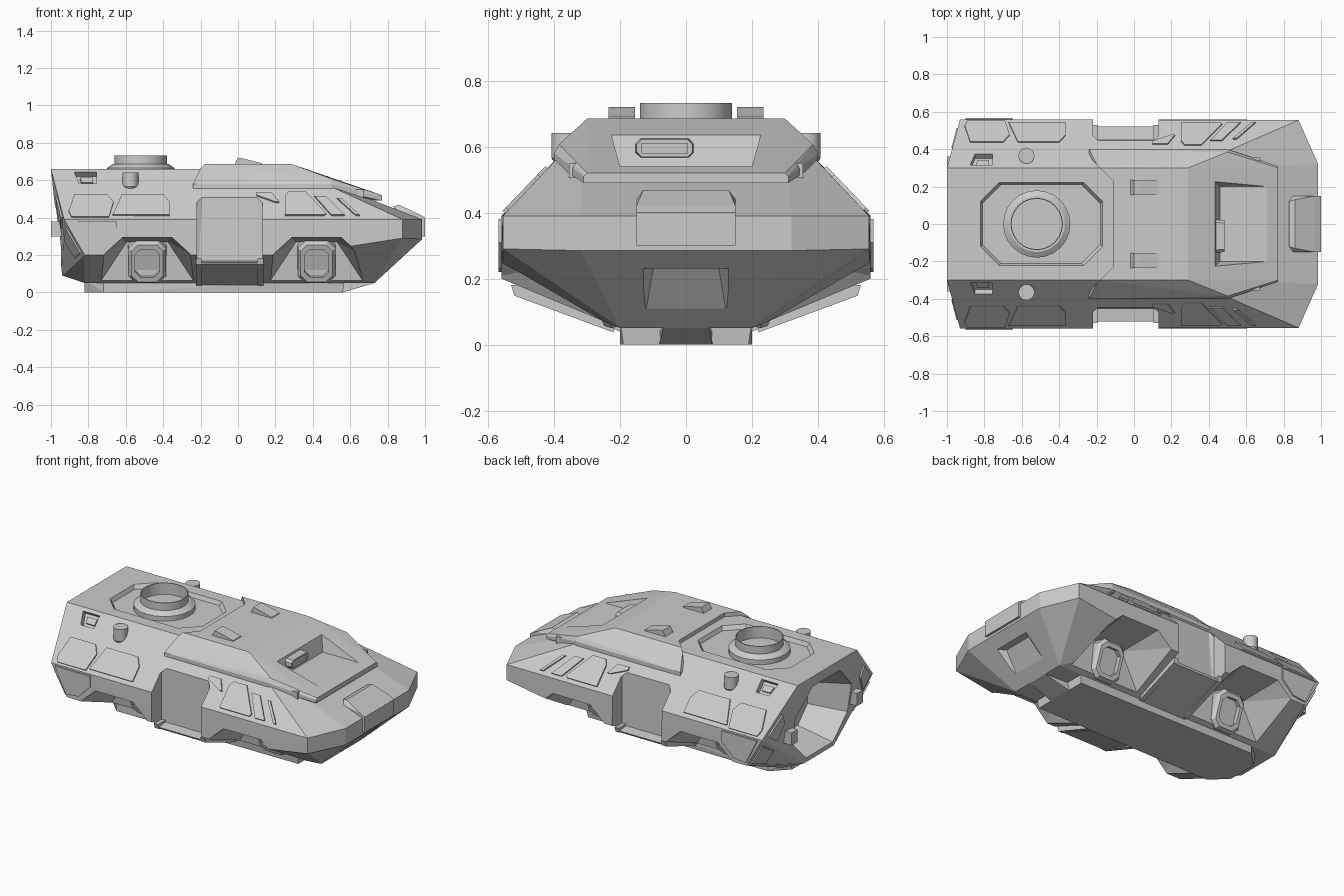
import bpy, bmesh, math
from mathutils import Vector

cube = bpy.data.objects.get("Cube")
if cube:
    bpy.data.objects.remove(cube, do_unlink=True)

grey = bpy.data.materials.new("hull_grey")
grey.use_nodes = True
COLOR = (0.6, 0.6, 0.6, 1)
grey.diffuse_color = COLOR
grey.node_tree.nodes["Principled BSDF"].inputs["Base Color"].default_value = COLOR


def flip(pts):
    return [(x, -y, z) for x, y, z in pts]


def finish(name, bm):
    mesh = bpy.data.meshes.new(name)
    bmesh.ops.recalc_face_normals(bm, faces=bm.faces)
    bm.to_mesh(mesh)
    bm.free()
    mesh.materials.append(grey)
    ob = bpy.data.objects.new(name, mesh)
    bpy.context.collection.objects.link(ob)
    return ob


def solids(name, groups):
    """One object holding a faceted convex solid for each point group."""
    bm = bmesh.new()
    for pts in groups:
        verts = [bm.verts.new(p) for p in pts]
        res = bmesh.ops.convex_hull(bm, input=verts)
        junk = {v for v in res["geom_interior"] + res["geom_unused"]
                if isinstance(v, bmesh.types.BMVert)}
        bmesh.ops.delete(bm, geom=list(junk), context="VERTS")
    bmesh.ops.dissolve_limit(bm, angle_limit=0.01, verts=bm.verts, edges=bm.edges)
    return finish(name, bm)


def centred(name, half):
    return solids(name, [half + flip(half)])


def pair(name, *groups):
    return solids(name, [g for pts in groups for g in (pts, flip(pts))])


def cut(target, cutter, keep=False):
    cutter.hide_render = True
    mod = target.modifiers.new("cut", "BOOLEAN")
    mod.operation, mod.solver, mod.object = "DIFFERENCE", "EXACT", cutter
    bpy.context.view_layer.objects.active = target
    bpy.ops.object.modifier_apply(modifier=mod.name)
    if not keep:
        bpy.data.objects.remove(cutter, do_unlink=True)


def box(x0, x1, y0, y1, z0, z1):
    return [(x, y, z) for x in (x0, x1) for y in (y0, y1) for z in (z0, z1)]


def across(x0, x1, profile):
    return [(x, y, z) for x in (x0, x1) for y, z in profile]


def slope(x, z, o):
    """Point on the upper side slope, raised by o."""
    return (x, 0.56 - 0.963 * (z - 0.39) + 0.72 * o, z + 0.694 * o)


def wall(x, z, o):
    return (x, 0.56 + o, z)


def plate(outline, place, low=-0.02, high=0.008):
    return [place(x, z, o) for x, z in outline for o in (low, high)]


def octagon(w, h, c):
    return [(sx * a, sz * b) for sx in (-1, 1) for sz in (-1, 1)
            for a, b in ((w, h - c), (w - c, h))]


# Main hull
A, B, C, D = (-1, .3, .66), (-.93, .56, .39), (-.82, .56, .2), (-.94, .15, .09)
hull = centred("hull", [A, B, C, D, (-.82, .2, .05), (.73, .2, .05), (.3, .56, .2),
                        (.88, .555, .29), (.88, .555, .39), (.985, .32, .285),
                        (.985, .32, .39), (.29, .3, .66)])
centred("keel", [(-.82, .1, 0), (-.82, .12, .07), (-.72, .2, 0), (-.72, .2, .07),
                 (.56, .19, 0), (.57, .2, .07)])
centred("keel_ramp", [(.5, .08, 0), (.56, .08, 0), (.73, .07, .05), (.72, .07, .07), (.5, .08, .07)])

# Wheel arches: sloped roof over an upright inner wall
WHEELS = (-.485, .42)
cut(hull, pair("arch_cutter", *[
    [(cx + s * x, y, z) for s in (-1, 1) for x, y, z in
     ((.14, .65, .3), (.26, .65, .19), (.27, .65, -.1),
      (.11, .26, .27), (.255, .23, .05), (.26, .22, -.1))]
    for cx in WHEELS]))

# Side door recesses: upright door above a projecting sill
door = across(-.22, .13, [(.46, .48), (.46, 0), (.8, 0), (.8, .48)])
door += across(-.19, .10, [(.446, .51), (.8, .51)])
cut(hull, pair("door_cutter", door))
pair("door_sill", across(-.22, .13, [(.44, .17), (.522, .16), (.515, .148), (.2, .04), (.2, .1)]))
pair("sill_bracket", *[across(x, x + .03, [(.53, .18), (.52, .148), (.22, .037), (.22, .1), (.44, .18)])
                       for x in (-.225, .105)])

# Rear octagonal opening, tapering inward
cut(hull, solids("rear_cutter", [[(x, y, .35 + z) for x, w, h, c in
                                  ((-1.1, .31, .26, .16), (-.96, .28, .235, .145), (-.72, .2, .17, .1))
                                  for y, z in octagon(w, h, c)]]))
pair("rear_hinge", box(-1, -.94, .3, .36, .3, .38))

# Octagonal deck well and rear side windows
cut(hull, solids("well_cutter", [[(-.495 + x, y, z) for g, z in ((0, .635), (.03, .7))
                                  for x, y in octagon(.315 + g, .21 + g, .1)]]))
window = [(-.875, .643), (-.757, .643), (-.757, .583), (-.85, .583)]
cut(hull, pair("window_cutter", plate(window, slope, -.035, .05)))
pair("window_block", plate([(-.845, .628), (-.775, .628), (-.775, .6), (-.835, .6)],
                           slope, -.04, -.02))

# Recess under the nose
cut(hull, centred("nose_cutter", [(.96, .15, .23), (.88, .1, .23), (.84, .15, .12),
                                  (.9, .15, .11), (.79, .12, .11)]))

# Raised roof plate with rear notch
roof = centred("roof_plate", [(-.19, .3, .685), (.29, .3, .685), (.77, .3, .52), (.5, .385, .607),
                              (-.24, .4, .58), (.5, .4, .58), (.77, .31, .51),
                              (-.24, .4, .55), (.5, .4, .55), (.77, .31, .49)])
cut(roof, centred("notch_cutter", [(x, y, z) for z in (.5, .8)
                                   for x, y in ((-.5, .6), (-.24, .36), (-.11, .23))]))

# Driver's recess and periscope
recess = centred("driver_cutter", [(.46, .2, .54), (.43, .23, .65), (.43, .23, .8),
                                   (.75, .2, .54), (.75, .23, .65), (.75, .23, .8)])
cut(roof, recess, keep=True)
cut(hull, recess)
scope = solids("periscope", [[(x, -.065 + y, .595 + z) for x, w, h in ((.42, .09, .03), (.485, .085, .026))
                              for y, z in octagon(w, h, .015)]])
cut(scope, solids("lens_cutter", [box(.475, .5, -.135, .005, .58, .61)]))
pair("roof_clip", box(.62, .67, .33, .355, .5, .55))

# Roof wedges
pair("roof_wedge", [(x, y, z) for y in (.155, .235)
                    for x, z in ((-.02, .68), (0, .72), (.03, .715), (.13, .69), (.13, .68))])

# Nose panel
centred("nose_panel", [(.83, .12, .46), (.85, .15, .44), (.86, .13, .468), (.965, .15, .42),
                       (1, .15, .4), (1, .15, .3), (.95, .15, .3)])

# Armour panels on slopes, walls and rear corners
upper = [
    [(-.905, .43), (-.875, .52), (-.7, .52), (-.665, .48), (-.69, .4), (-.89, .4)],
    [(-.67, .41), (-.62, .52), (-.4, .52), (-.365, .48), (-.365, .41)],
    [(.25, .41), (.25, .51), (.27, .535), (.36, .535), (.47, .42), (.46, .41)],
    [(.41, .51), (.47, .51), (.57, .41), (.5, .41)],
    [(.53, .5), (.55, .5), (.65, .41), (.63, .41)],
    [(.1, .53), (.18, .53), (.22, .48), (.2, .48), (.17, .515), (.1, .515)],
]
pair("slope_panel", *[plate(p, slope) for p in upper])
pair("wall_panel", plate([(-.9, .38), (-.65, .38), (-.65, .31), (-.73, .23), (-.82, .22)], wall))


def corner_panel(weights, tri):
    pts = [sum((Vector(p) * w for p, w in zip(tri, ws)), Vector()) for ws in weights]
    a, b, c = map(Vector, tri)
    n = (b - a).cross(c - a).normalized()
    n *= -1 if n.x > 0 else 1
    return [tuple(p + n * o) for p in pts for o in (-.01, .01)]


pair("rear_panel",
     corner_panel([(.5, .45, .05), (.1, .85, .05), (.1, .65, .25), (.4, .42, .18)], (A, B, D)),
     corner_panel([(.8, .15, .05), (.1, .85, .05), (.1, .6, .3), (.6, .1, .3)], (B, C, D)))

# Wheel hub mounts: tilted octagonal frames
UP, OUT = Vector((0, .35, .937)), Vector((0, .937, -.35))


def hub(cx, w, h, c, o):
    mid = Vector((cx, .285, .155))
    return [tuple(mid + Vector((x, 0, 0)) + UP * z + OUT * o) for x, z in octagon(w, h, c)]


hubs = pair("hub_mount", *[hub(cx, .105, .125, .04, -.12) + hub(cx, .1, .12, .04, -.02)
                           + hub(cx, .085, .105, .035, 0) for cx in WHEELS])
cut(hubs, pair("hub_cutter", *[hub(cx, .065, .08, .03, -.03) + hub(cx, .065, .08, .03, .05)
                               for cx in WHEELS]))


# Turned parts: hollow turret ring and side posts
def turned(name, profile, x, y, sides=24):
    bm = bmesh.new()
    rings = [[bm.verts.new((x + r * math.cos(t), y + r * math.sin(t), z))
              for t in (2 * math.pi * i / sides for i in range(sides))] for r, z in profile]
    for a, b in zip(rings, rings[1:]):
        for i in range(sides):
            j = (i + 1) % sides
            bm.faces.new((a[i], a[j], b[j], b[i]))
    bm.faces.new(rings[0])
    bm.faces.new(rings[-1])
    ob = finish(name, bm)
    bpy.ops.object.select_all(action="DESELECT")
    ob.select_set(True)
    bpy.context.view_layer.objects.active = ob
    bpy.ops.object.shade_smooth_by_angle(angle=math.radians(30))


turned("turret_ring", [(.18, .62), (.18, .665), (.15, .685), (.14, .685), (.14, .733),
                       (.135, .733), (.135, .66)], -.52, 0)
for side, y in (("left", .365), ("right", -.365)):
    turned(side + "_post", [(.025, .54), (.043, .565), (.043, .642)], -.575, y, 16)
